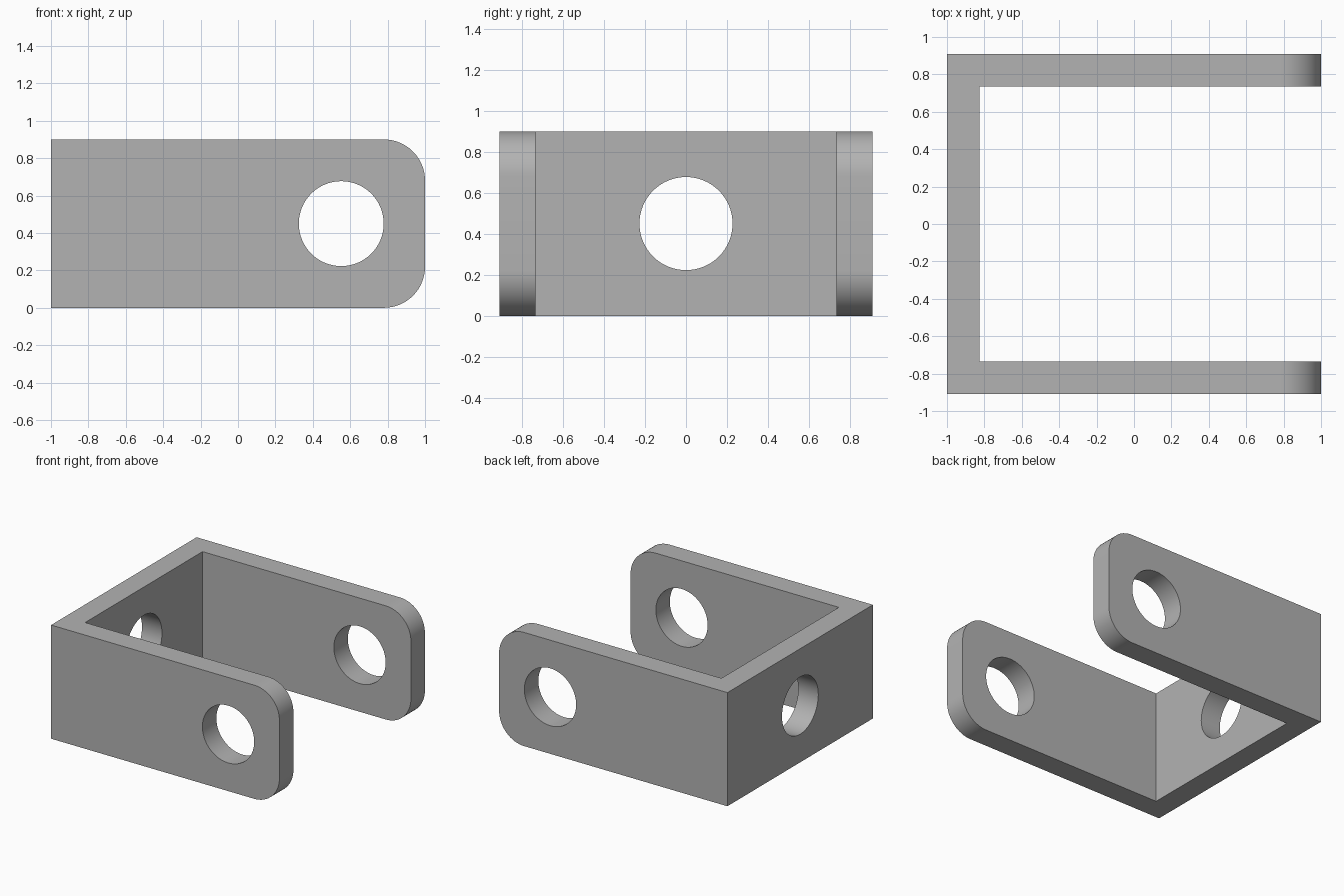
import bpy, bmesh, math

cube = bpy.data.objects.get("Cube")
if cube:
    bpy.data.objects.remove(cube, do_unlink=True)

HEIGHT, HALF_DEPTH, WALL = 0.9, 0.91, 0.175
HOLE_RADIUS, CORNER_RADIUS, ARM_HOLE_X = 0.227, 0.22, 0.552

grey = bpy.data.materials.new("plain grey")
grey.use_nodes = True
colour = (0.45, 0.45, 0.45, 1)
grey.diffuse_color = colour
grey.node_tree.nodes["Principled BSDF"].inputs["Base Color"].default_value = colour

# U-shaped bracket: plan profile raised to full height
inner = HALF_DEPTH - WALL
half = [(-1 + WALL, inner), (1, inner), (1, HALF_DEPTH), (-1, HALF_DEPTH)]
profile = half + [(x, -y) for x, y in reversed(half)]
bm = bmesh.new()
base = bm.faces.new([bm.verts.new((x, y, 0)) for x, y in profile])
raised = bmesh.ops.extrude_face_region(bm, geom=[base])["geom"]
bmesh.ops.translate(bm, vec=(0, 0, HEIGHT),
                    verts=[v for v in raised if isinstance(v, bmesh.types.BMVert)])
bmesh.ops.recalc_face_normals(bm, faces=bm.faces)

# Rounded corners at the open ends of both arms
ends = [e for e in bm.edges
        if all(v.co.x > 0.99 for v in e.verts)
        and abs(e.verts[0].co.z - e.verts[1].co.z) < 0.01]
bmesh.ops.bevel(bm, geom=ends, offset=CORNER_RADIUS, segments=16,
                profile=0.5, affect='EDGES')
mesh = bpy.data.meshes.new("bracket")
bm.to_mesh(mesh)
bm.free()
bracket = bpy.data.objects.new("bracket", mesh)
bpy.context.collection.objects.link(bracket)
mesh.materials.append(grey)


def drill(name, location, rotation, length):
    """Cut a round hole through the bracket."""
    bpy.ops.mesh.primitive_cylinder_add(vertices=64, radius=HOLE_RADIUS, depth=length,
                                        location=location, rotation=rotation)
    cutter = bpy.context.object
    cutter.name = name
    cutter.data.materials.append(grey)
    cut = bracket.modifiers.new(name, 'BOOLEAN')
    cut.operation, cut.solver, cut.object = 'DIFFERENCE', 'EXACT', cutter
    bpy.ops.object.select_all(action='DESELECT')
    bracket.select_set(True)
    bpy.context.view_layer.objects.active = bracket
    bpy.ops.object.modifier_apply(modifier=name)
    bpy.data.objects.remove(cutter, do_unlink=True)


# One bore through both arms, one through the end wall
drill("arm_bore", (ARM_HOLE_X, 0, HEIGHT / 2), (math.pi / 2, 0, 0), 3)
drill("wall_bore", (-1, 0, HEIGHT / 2), (0, math.pi / 2, 0), 1)

bpy.ops.object.shade_smooth_by_angle(angle=math.radians(30))
